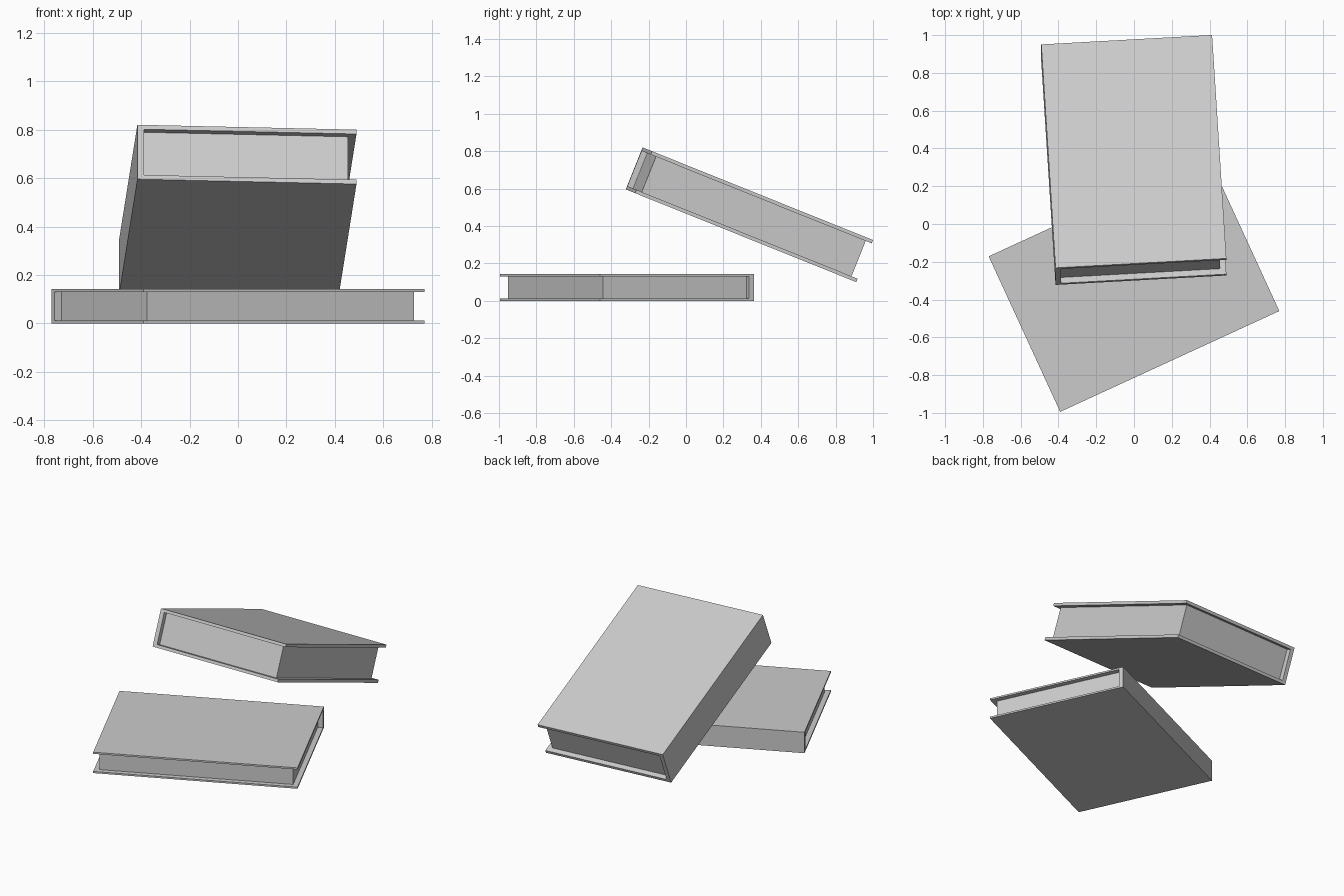
import bpy, bmesh
from math import radians
from mathutils import Matrix, Vector

if "Cube" in bpy.data.objects:
    bpy.data.objects.remove(bpy.data.objects["Cube"])

LENGTH, WIDTH = 1.277, 0.906    # shared book footprint
SPINE, INSET = 0.028, 0.033     # spine thickness, page setback from cover edges


def prism(name, profile, length, matrix):
    """Extrude a profile in the (width, height) plane along the book length."""
    bm = bmesh.new()
    face = bm.faces.new([bm.verts.new((x, -length / 2, z)) for x, z in profile])
    ext = bmesh.ops.extrude_face_region(bm, geom=[face])
    moved = [v for v in ext["geom"] if isinstance(v, bmesh.types.BMVert)]
    bmesh.ops.translate(bm, verts=moved, vec=(0, length, 0))
    bmesh.ops.recalc_face_normals(bm, faces=bm.faces)
    mesh = bpy.data.meshes.new(name)
    bm.to_mesh(mesh)
    bm.free()
    obj = bpy.data.objects.new(name, mesh)
    obj.matrix_world = matrix
    bpy.context.collection.objects.link(obj)
    return obj


def book(name, thick, matrix):
    """Hardback: spine on local -x, pages open on the other three sides."""
    w, h, c = WIDTH / 2, thick / 2, thick * 0.08
    inner, edge = -w + SPINE, w - INSET
    # C-shaped cover with spine
    prism(name + "_cover",
          [(-w, -h), (w, -h), (w, -h + c), (inner, -h + c),
           (inner, h - c), (w, h - c), (w, h), (-w, h)], LENGTH, matrix)
    # Page block
    prism(name + "_pages",
          [(inner, -h + c), (edge, -h + c), (edge, h - c), (inner, h - c)],
          LENGTH - 2 * INSET, matrix)


# Thin book lying flat, spine towards the back
book("lower_book", 0.142,
     Matrix.Translation((0, -0.316, 0.071)) @ Matrix.Rotation(radians(24.7 - 90), 4, 'Z'))

# Thick book tilted down towards the back, spine on the left
book("upper_book", 0.242,
     Matrix.Translation((-0.001, 0.339, 0.46))
     @ Matrix.Rotation(radians(-21.9), 4, 'X') @ Matrix.Rotation(radians(3.4), 4, 'Z'))
